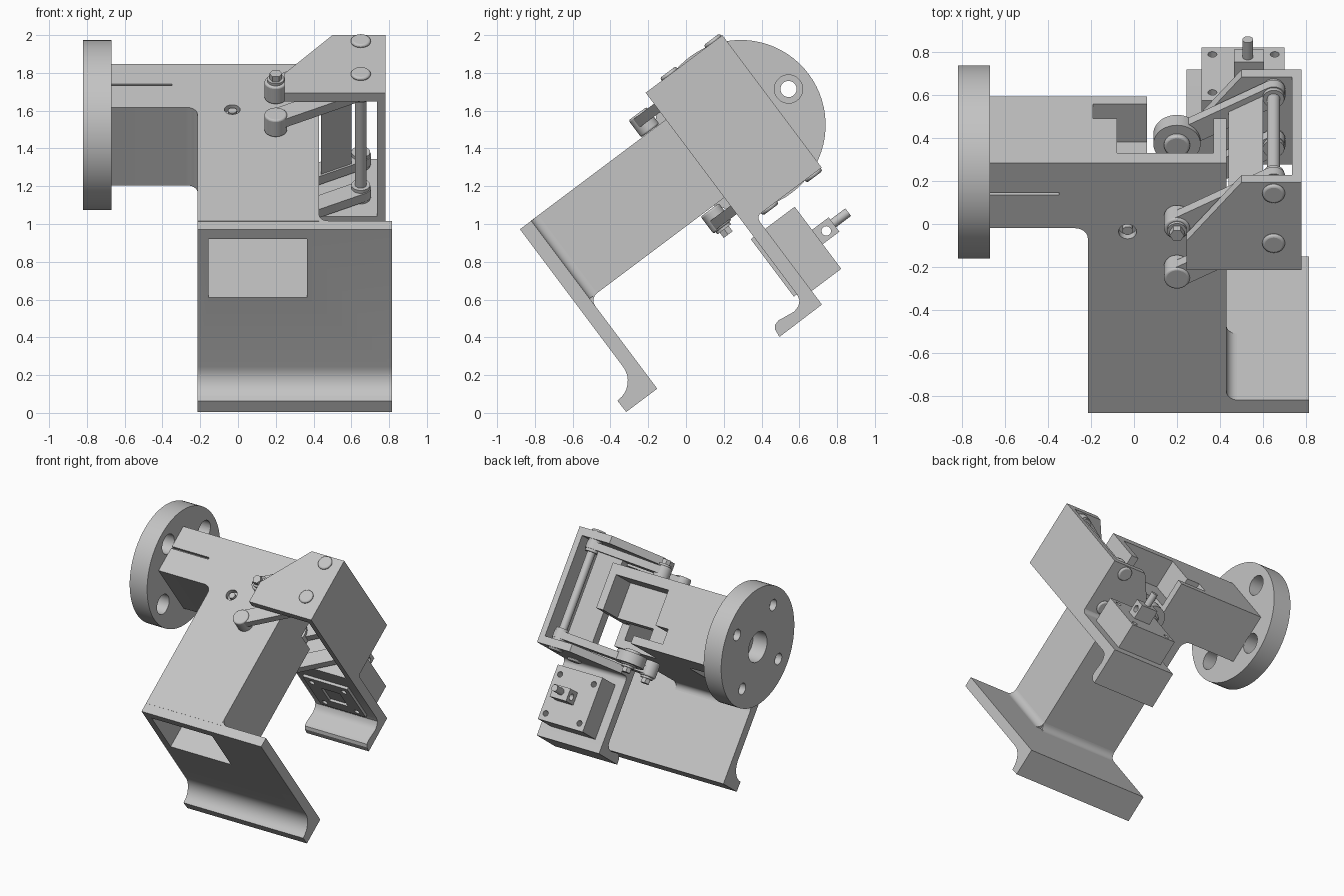
import bpy, bmesh, math
from mathutils import Matrix

if "Cube" in bpy.data.objects:
    bpy.data.objects.remove(bpy.data.objects["Cube"])

grey = bpy.data.materials.new("light grey")
grey.use_nodes = True
COL = (0.55, 0.55, 0.55, 1)
grey.diffuse_color = COL
grey.node_tree.nodes["Principled BSDF"].inputs["Base Color"].default_value = COL

# Everything is modelled upright in (x, u, w) and tilted about x
TILT = Matrix.Rotation(math.atan2(3, 4), 4, 'X')
MID = 1.046           # mirror plane of the linkage along w
parts = []


def prism(name, pts, axis, a, b, keep=True):
    """Extrude a 2D outline along axis x, u or w from a to b."""
    place = {'x': lambda p, t: (t, p[0], p[1]),
             'u': lambda p, t: (p[0], t, p[1]),
             'w': lambda p, t: (p[0], p[1], t)}[axis]
    bm = bmesh.new()
    low = [bm.verts.new(place(p, a)) for p in pts]
    top = [bm.verts.new(place(p, b)) for p in pts]
    bm.faces.new(low)
    bm.faces.new(top[::-1])
    n = len(pts)
    for i in range(n):
        bm.faces.new((low[i], low[(i + 1) % n], top[(i + 1) % n], top[i]))
    bmesh.ops.recalc_face_normals(bm, faces=bm.faces)
    me = bpy.data.meshes.new(name)
    bm.to_mesh(me)
    bm.free()
    me.materials.append(grey)
    ob = bpy.data.objects.new(name, me)
    bpy.context.collection.objects.link(ob)
    ob.matrix_world = TILT
    if keep:
        parts.append(ob)
    return ob


def arc(cx, cy, r, a0, a1, n=8):
    ang = [math.radians(a0 + (a1 - a0) * i / n) for i in range(n + 1)]
    return [(cx + r * math.cos(t), cy + r * math.sin(t)) for t in ang]


def cyl(name, axis, c, r, a, b, n=40, keep=True):
    return prism(name, arc(*c, r, 0, 360, n)[:-1], axis, a, b, keep)


def box(name, x0, x1, u0, u1, w0, w1, keep=True):
    return prism(name, [(x0, u0), (x1, u0), (x1, u1), (x0, u1)], 'w', w0, w1, keep)


def cut(ob, *cutters):
    """Subtract the cutters, then delete them."""
    for c in cutters:
        bpy.context.view_layer.objects.active = ob
        m = ob.modifiers.new("cut", 'BOOLEAN')
        m.operation, m.solver, m.object = 'DIFFERENCE', 'EXACT', c
        bpy.ops.object.modifier_apply(modifier=m.name)
        bpy.data.objects.remove(c)


def bevel(ob, width):
    m = ob.modifiers.new("round", 'BEVEL')
    m.width, m.segments, m.angle_limit = width, 3, math.radians(60)


# L-shaped hollow body with side arm
body = prism("body", [(-.215, -.05), (.43, -.05), (.43, 1.335), (-.67, 1.335), (-.67, .955)]
             + arc(-.275, .895, .06, 90, 0), 'w', .79, 1.306)
cut(body,
    box("c", -.155, .365, -.3, 1.0, .852, 1.24, False),
    box("c", -.08, .37, 1.116, 1.5, .85, 1.23, False),
    box("c", -.19, -.07, 1.116, 1.5, .85, .963, False),
    box("c", .06, .5, .93, 1.5, .7, .963, False),
    box("c", -.69, -.35, 1.147, 1.162, 1.28, 1.4, False),
    cyl("c", 'w', (-.03, .935), .042, 1.27, 1.4, 24, False))
cyl("body_screw", 'w', (-.03, .935), .024, 1.26, 1.3, 16)

# Fixed jaw plate with hooked tip
jaw = prism("fixed_jaw", [(-.12, 1.305), (-.045, 1.305), (-.045, .194), (-.25, .194), (-.252, .268)]
            + arc(-.245, .395, .125, -90, 0), 'x', -.215, .815)
cut(jaw, box("c", -.155, .365, -.3, .1, .852, 1.24, False))
prism("jaw_side_fillet", [(.43, -.045)] + arc(.48, .005, .05, 270, 180), 'w', .79, 1.305)
prism("jaw_under_fillet", [(-.045, .79)] + arc(.005, .74, .05, 90, 180), 'x', -.215, .43)

# Mounting flange with counterbored bolt holes
C = (1.146, 1.046)
flange = cyl("flange", 'x', C, .45, -.82, -.67, 72)
cut(flange, cyl("c", 'x', C, .115, -.9, -.7, 40, False))
for du, dw in ((1, 0), (-1, 0), (0, 1), (0, -1)):
    h = (C[0] + .317 * du, C[1] + .317 * dw)
    cut(flange, cyl("c", 'x', h, .043, -.9, -.6, 24, False),
        cyl("c", 'x', h, .075, -.77, -.6, 32, False))

# Moving jaw bracket: side wall and two shaped plates
box("bracket_side", .735, .78, .846, 1.354, .608, 1.484)
outline = [(.245, .846), (.735, .846), (.735, 1.354), (.5, 1.354), (.245, 1.015)]
PIVOTS = (.745, 1.035)
RISE, REACH = .26, .45
for side, s in (("upper", 1), ("lower", -1)):
    prism(side + "_bracket_plate", outline, 'w', MID + s * .38, MID + s * .438)
    # Parallel links, end bosses, bolts and rivets
    for tag, u in zip(("front", "rear"), PIVOTS):
        name = side + "_" + tag
        tilt = math.degrees(math.atan2(RISE, REACH))
        link = arc(.2, u, .055, tilt + 90, tilt + 270, 12) \
            + arc(.2 + REACH, u + RISE, .055, tilt - 90, tilt + 90, 12)
        prism(name + "_link", link, 'w', MID + s * .31, MID + s * .365)
        bevel(cyl(name + "_boss", 'w', (.2, u), .06, MID + s * .262, MID + s * .375), .01)
        if tag == "rear" or s < 0:
            cyl(name + "_washer", 'w', (.2, u), .045, MID + s * .37, MID + s * .39, 24)
            cyl(name + "_bolt", 'w', (.2, u), .034, MID + s * .37, MID + s * .425, 6)
        end = (.2 + REACH, u + RISE)
        bevel(cyl(name + "_rivet", 'w', end, .053, MID + s * .43, MID + s * .455), .012)
        cyl(name + "_collar", 'w', end, .05, MID + s * .29, MID + s * .385, 24)
cyl("drive_disc", 'w', (.2, PIVOTS[1]), .11, .68, .76)

# Shafts joining upper and lower links, and the web of the rear link
for tag, u in zip(("front", "rear"), PIVOTS):
    cyl(tag + "_shaft", 'w', (.2 + REACH, u + RISE), .03, MID - .38, MID + .38, 24)
k = RISE / REACH
u0 = PIVOTS[1] - .2 * k
prism("link_web", [(.44, u0 + .44 * k - .05), (.6, u0 + .6 * k - .05),
                   (.6, u0 + .6 * k + .03), (.44, u0 + .44 * k + .03)],
      'w', MID - .33, MID + .33)

# Moving finger with rounded tip and inner pad
prism("moving_finger", [(.846, .64), (.95, .64), (.95, .62)] + arc(.955, .575, .035, 90, 180)
      + [(.92, .027), (.637, .025), (.642, .07), (.657, .09), (.685, .098),
         (.78, .085), (.815, .095), (.838, .115), (.846, .145)], 'x', .245, .78)
pad = box("finger_pad", .315, .7, .826, .848, .15, .53)
for x in (.37, .645):
    for w in (.2, .47):
        cut(pad, cyl("c", 'u', (x, w), .022, .8, .844, 16, False))
cut(pad, box("c", .43, .59, .8, .844, .25, .42, False))

# Sensor block with mounting holes, drilled post and pin
block = box("sensor_block", .315, .7, .915, 1.115, .117, .528)
for x in (.365, .655):
    for w in (.17, .465):
        cut(block, cyl("c", 'u', (x, w), .021, 1.02, 1.2, 20, False))
post = box("sensor_post", .465, .605, 1.11, 1.225, .28, .375)
cut(post, cyl("c", 'x', (1.172, .325), .025, .4, .7, 20, False))
cyl("sensor_pin", 'u', (.53, .335), .025, 1.215, 1.325, 24)

# Smooth rounded surfaces, keep crisp edges
bpy.ops.object.select_all(action='DESELECT')
for ob in parts:
    ob.select_set(True)
bpy.context.view_layer.objects.active = parts[0]
bpy.ops.object.shade_smooth_by_angle(angle=math.radians(30))
